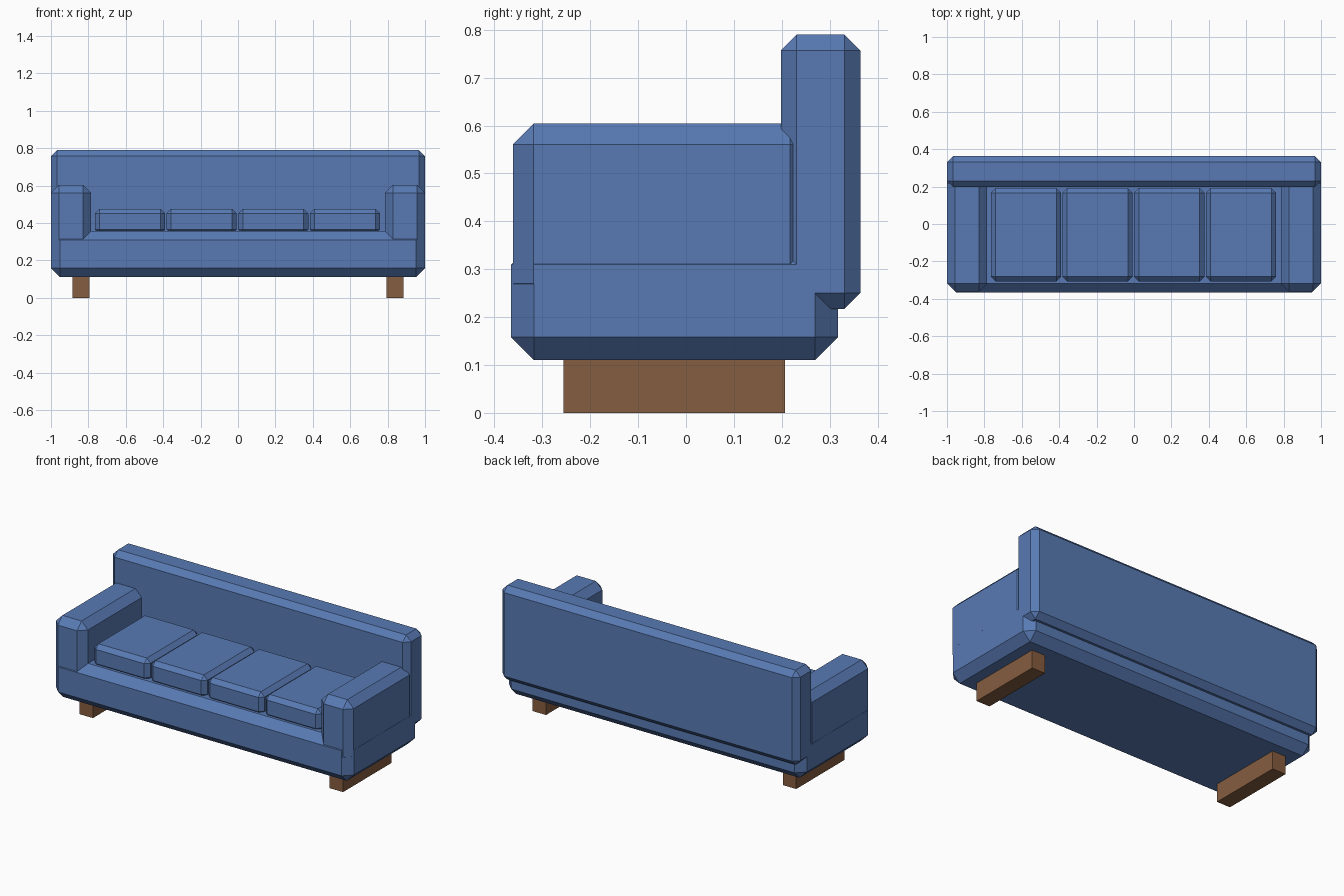
import bpy, bmesh
from mathutils import Vector

if "Cube" in bpy.data.objects:
    bpy.data.objects.remove(bpy.data.objects["Cube"])


def material(name, rgb):
    m = bpy.data.materials.new(name)
    m.diffuse_color = (*rgb, 1.0)
    m.use_nodes = True
    m.node_tree.nodes["Principled BSDF"].inputs["Base Color"].default_value = m.diffuse_color
    return m


BLUE = material("blue_fabric", (0.098, 0.195, 0.455))
BROWN = material("brown_wood", (0.235, 0.109, 0.050))


def box(name, x, y, z, mat, chamfer=0.0):
    """Box from (min, max) ranges, with all edges optionally chamfered."""
    lo, hi = Vector((x[0], y[0], z[0])), Vector((x[1], y[1], z[1]))
    bm = bmesh.new()
    bmesh.ops.create_cube(bm, size=1.0)
    for v in bm.verts:
        v.co = (lo + hi) / 2 + v.co * (hi - lo)
    if chamfer:
        bmesh.ops.bevel(bm, geom=bm.edges[:], offset=chamfer,
                        offset_type='OFFSET', segments=1, affect='EDGES')
    mesh = bpy.data.meshes.new(name)
    bm.to_mesh(mesh)
    bm.free()
    mesh.materials.append(mat)
    obj = bpy.data.objects.new(name, mesh)
    bpy.context.collection.objects.link(obj)
    return obj


# Seat base and backrest
box("seat_base", (-1, 1), (-0.365, 0.317), (0.11, 0.358), BLUE, 0.048)
box("backrest", (-1, 1), (0.198, 0.364), (0.217, 0.79), BLUE, 0.033)

# Armrests and runner legs, one on each side
for side, s in (("left", -1), ("right", 1)):
    box(side + "_armrest", sorted((s * 0.785, s * 0.9995)), (-0.361, 0.26),
        (0.227, 0.604), BLUE, 0.043)
    box(side + "_leg", sorted((s * 0.795, s * 0.885)), (-0.256, 0.207),
        (0.0, 0.125), BROWN)

# Row of four seat cushions
for i in range(4):
    x0 = -0.765 + i * 0.383
    box(f"seat_cushion_{i + 1}", (x0, x0 + 0.375), (-0.307, 0.192),
        (0.34, 0.476), BLUE, 0.025)
